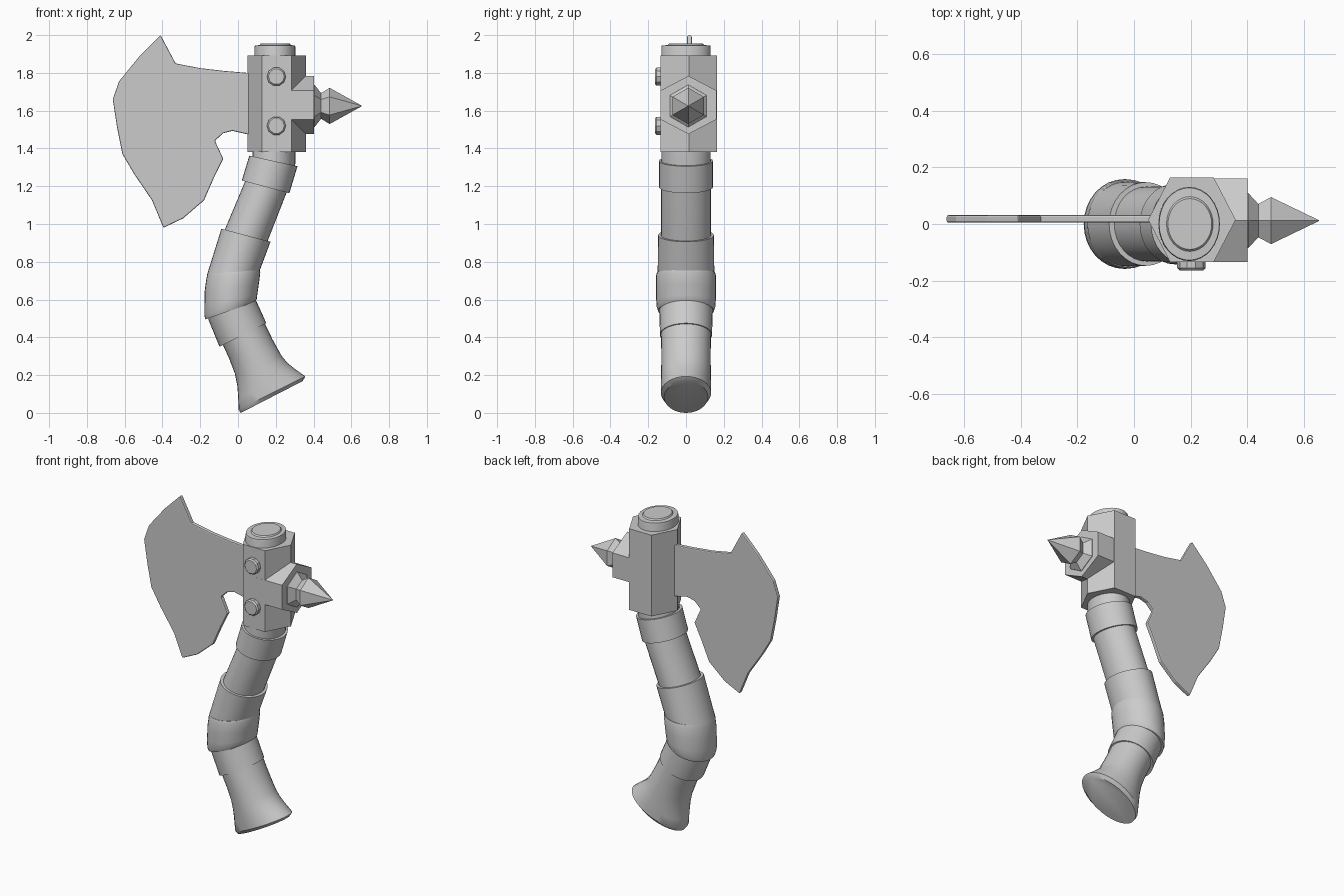
import bpy, math
from mathutils import Vector

if "Cube" in bpy.data.objects:
    bpy.data.objects.remove(bpy.data.objects["Cube"])

def mesh_object(name, verts, faces, smooth=False):
    me = bpy.data.meshes.new(name)
    me.from_pydata(verts, [], faces)
    ob = bpy.data.objects.new(name, me)
    bpy.context.collection.objects.link(ob)
    bpy.ops.object.select_all(action='DESELECT')
    ob.select_set(True)
    bpy.context.view_layer.objects.active = ob
    bpy.ops.object.mode_set(mode='EDIT')
    bpy.ops.mesh.select_all(action='SELECT')
    bpy.ops.mesh.normals_make_consistent(inside=False)
    bpy.ops.object.mode_set(mode='OBJECT')
    if smooth:
        bpy.ops.object.shade_smooth_by_angle(angle=math.radians(35))
    return ob

def loft(name, rings, n, smooth=False):
    """Skin elliptical rings (centre, half axis u, half axis v) and cap the ends."""
    verts = []
    for c, u, v in rings:
        for i in range(n):
            a = 2 * math.pi * i / n
            verts.append(Vector(c) + Vector(u) * math.cos(a) + Vector(v) * math.sin(a))
    faces = [list(range(n)), list(range(len(verts) - n, len(verts)))]
    for r in range(len(rings) - 1):
        for i in range(n):
            j = (i + 1) % n
            faces.append([r * n + i, r * n + j, (r + 1) * n + j, (r + 1) * n + i])
    return mesh_object(name, verts, faces, smooth)

def tube(name, sections, n=32):
    """Sections: left x,z / right x,z as seen from the front, plus half depth in y."""
    rings = []
    for xl, zl, xr, zr, ry in sections:
        rings.append((((xl + xr) / 2, 0, (zl + zr) / 2),
                      ((xr - xl) / 2, 0, (zr - zl) / 2), (0, ry, 0)))
    return loft(name, rings, n, True)

# Handle core: runs through the head down to the flared foot
tube("handle", [
    (.12, 1.955, .275, 1.955, .09),
    (.115, 1.947, .28, 1.947, .097),
    (.089, 1.945, .302, 1.945, .128),
    (.087, 1.935, .304, 1.935, .131),
    (.077, 1.36, .304, 1.32, .131),
    (.037, 1.225, .257, 1.165, .132),
    (-.07, .97, .157, .91, .132),
    (-.15, .74, .10, .745, .133),
    (-.16, .56, .085, .61, .133),
    (-.087, .375, .138, .48, .133),
    (-.05, .295, .185, .385, .131),
    (-.017, .21, .232, .30, .131),
    (-.003, .14, .262, .264, .132),
    (.001, .075, .305, .23, .133),
    (.003, .018, .357, .193, .133),
    (.015, .0, .342, .168, .116)])

# Wrapped bands along the handle
tube("upper_band", [(.060, 1.362, .315, 1.306, .143), (.020, 1.23, .272, 1.163, .143)])
tube("middle_band", [(-.088, .975, .172, .906, .148), (-.165, .728, .11, .74, .150)])
tube("elbow_band", [
    (-.160, .735, .115, .757, .153), (-.167, .715, .118, .742, .158),
    (-.176, .65, .110, .68, .159), (-.178, .57, .102, .625, .158),
    (-.178, .515, .100, .605, .155), (-.172, .495, .092, .588, .148)])
tube("lower_band", [(-.165, .53, .085, .62, .141), (-.155, .49, .098, .59, .141),
                    (-.098, .35, .150, .475, .138)])

# Hexagonal head block
loft("head_block", [((.205, .015, z), (.155, 0, 0), (0, .172, 0)) for z in (1.38, 1.893)], 6)

# Hexagonal side boss and spike, lofted along x
def along_x(name, profile, y, z, squash=1.0):
    loft(name, [((x, y, z), (0, 0, r), (0, r * squash, 0)) for x, r in profile], 6)

along_x("spike_boss", [(.22, .154), (.402, .154)], .013, 1.63, 1.105)
along_x("spike", [(.38, .114), (.405, .112), (.44, .068), (.485, .096), (.655, .0015)],
        .012, 1.625, 1.0)

# Rivets on the front face
for i, z in enumerate((1.78, 1.52)):
    loft(f"rivet_{i + 1}", [((.203, y, z), (r, 0, 0), (0, 0, r))
         for y, r in ((-.11, .05), (-.156, .05), (-.164, .042))], 10)

# Flat axe blade from its outline
outline = [(.10, 1.80), (.05, 1.80), (-.07, 1.81), (-.20, 1.825), (-.33, 1.85), (-.41, 2.0),
           (-.52, 1.89), (-.63, 1.755), (-.663, 1.66), (-.64, 1.51), (-.612, 1.37),
           (-.55, 1.265), (-.455, 1.125), (-.395, .98), (-.29, 1.03), (-.18, 1.125),
           (-.125, 1.25), (-.078, 1.345), (-.122, 1.44), (-.08, 1.48), (-.03, 1.493),
           (.05, 1.475), (.10, 1.47)]
n = len(outline)
verts = [(x, y, z) for y in (.005, .031) for x, z in outline]
faces = [list(range(n)), list(range(n, 2 * n))]
faces += [[i, (i + 1) % n, n + (i + 1) % n, n + i] for i in range(n)]
blade = mesh_object("blade", verts, faces)
bev = blade.modifiers.new("edge", 'BEVEL')
bev.width = .006
bev.segments = 2
bev.limit_method = 'ANGLE'
bev.angle_limit = math.radians(60)
